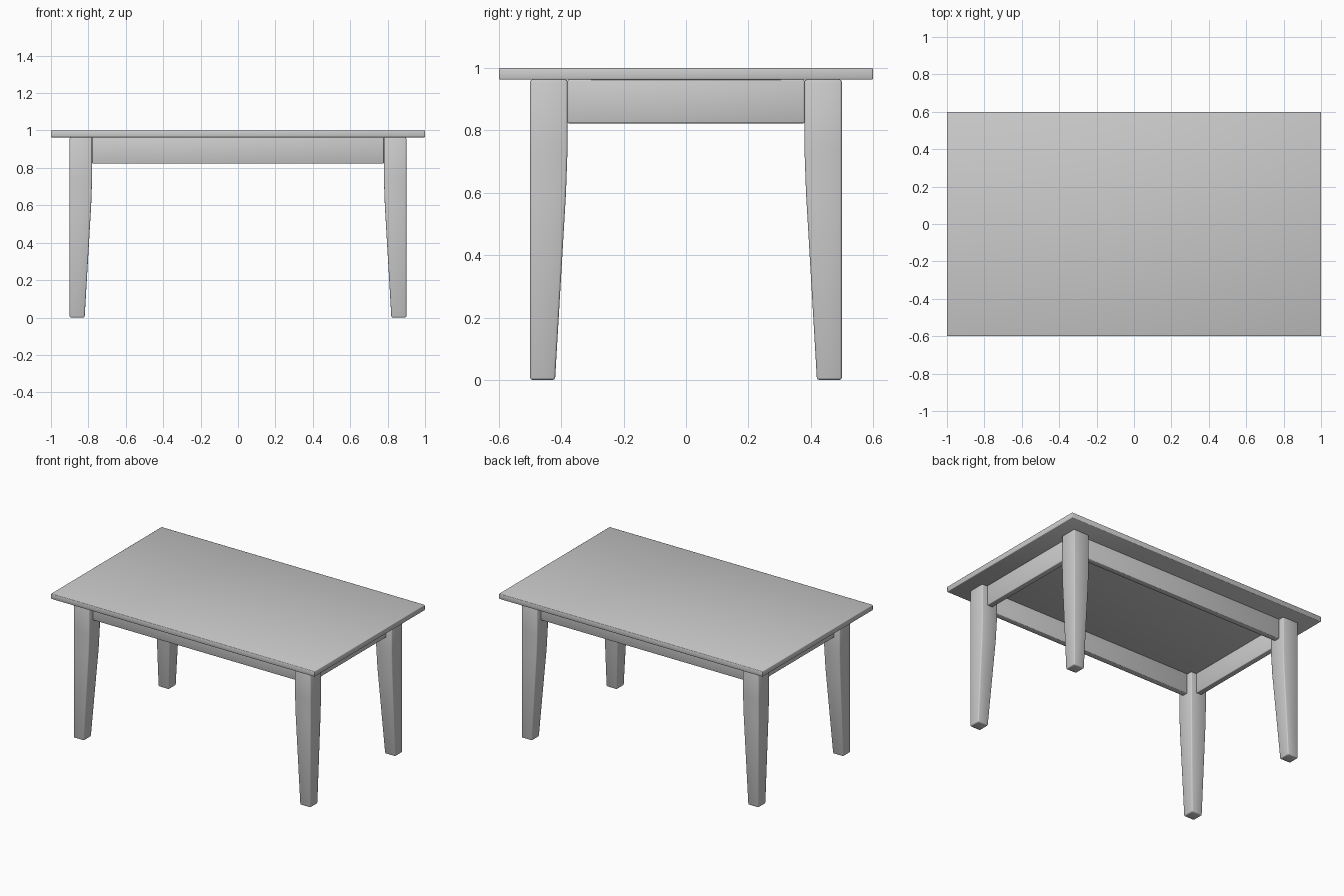
import bpy, bmesh

if "Cube" in bpy.data.objects:
    bpy.data.objects.remove(bpy.data.objects["Cube"])


def finish(name, bm, bevel, mirror):
    """Turn a bmesh into a softly edged, smooth shaded object, mirrored about the centre."""
    bmesh.ops.recalc_face_normals(bm, faces=bm.faces)
    mesh = bpy.data.meshes.new(name)
    bm.to_mesh(mesh)
    bm.free()
    mesh.shade_smooth()
    ob = bpy.data.objects.new(name, mesh)
    bpy.context.collection.objects.link(ob)
    b = ob.modifiers.new("soft_edges", 'BEVEL')
    b.width, b.segments = bevel, 2
    b.limit_method, b.angle_limit = 'ANGLE', 0.6
    if any(mirror):
        m = ob.modifiers.new("mirror", 'MIRROR')
        m.use_axis = mirror
        m.use_mirror_merge = False
    return ob


def loft(rings):
    """Stack of rectangles (x0, x1, y0, y1, z) joined into a closed solid."""
    bm = bmesh.new()
    loops = [[bm.verts.new(p) for p in
              ((x0, y0, z), (x1, y0, z), (x1, y1, z), (x0, y1, z))]
             for x0, x1, y0, y1, z in rings]
    for a, b in zip(loops, loops[1:]):
        for i in range(4):
            j = (i + 1) % 4
            bm.faces.new((a[i], a[j], b[j], b[i]))
    bm.faces.new(loops[0])
    bm.faces.new(loops[-1])
    return bm


def box(x0, x1, y0, y1, z0, z1):
    return loft([(x0, x1, y0, y1, z0), (x0, x1, y0, y1, z1)])


TOP_Z = 0.963      # underside of the tabletop
APRON_Z = 0.823    # lower edge of the aprons

# Tabletop slab
finish("tabletop", box(-1, 1, -0.6, 0.6, TOP_Z, 1.0), 0.004, (False, False, False))

# Legs: outer faces upright, the two inner faces taper to the foot
profile = [(0.0, 0.08), (0.6, 0.115), (0.74, 0.12), (TOP_Z, 0.12)]
legs = loft([(0.9 - w, 0.9, 0.5 - w, 0.5, z) for z, w in profile])
finish("legs", legs, 0.007, (True, True, False))

# Aprons: rails centred on the legs, running between them
finish("long_aprons", box(-0.78, 0.78, 0.42, 0.46, APRON_Z, TOP_Z), 0.004, (False, True, False))
finish("short_aprons", box(0.82, 0.86, -0.38, 0.38, APRON_Z, TOP_Z), 0.004, (True, False, False))
